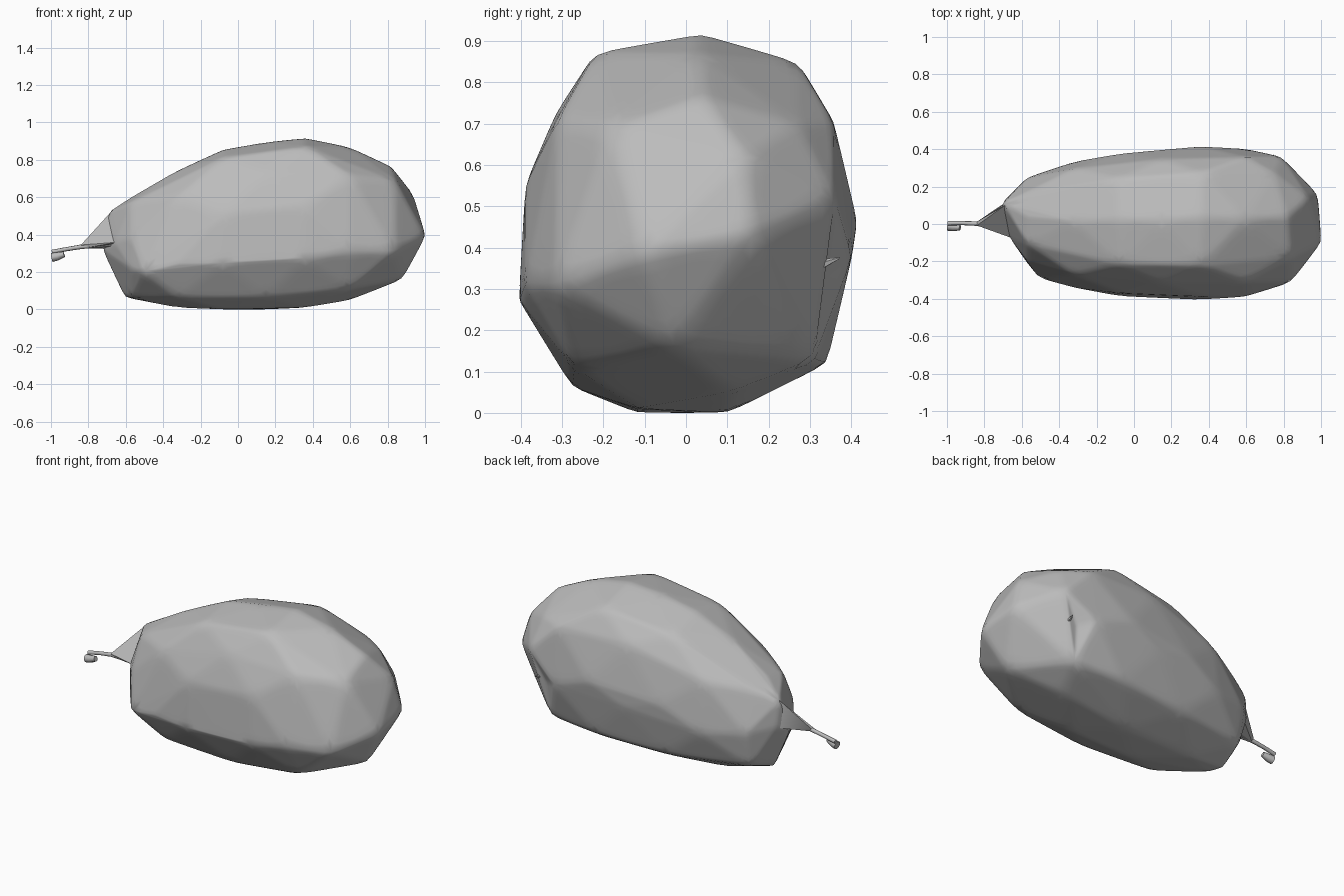
import bpy, bmesh
from mathutils import Vector

cube = bpy.data.objects.get("Cube")
if cube:
    bpy.data.objects.remove(cube, do_unlink=True)

grey = bpy.data.materials.new("matte_grey")
grey.use_nodes = True
colour = (0.5, 0.5, 0.5, 1)
grey.diffuse_color = colour
grey.node_tree.nodes["Principled BSDF"].inputs["Base Color"].default_value = colour


def finish(name, bm):
    """Turn a bmesh into a smooth shaded object."""
    bmesh.ops.recalc_face_normals(bm, faces=bm.faces)
    mesh = bpy.data.meshes.new(name)
    bm.to_mesh(mesh)
    bm.free()
    mesh.materials.append(grey)
    mesh.shade_smooth()
    obj = bpy.data.objects.new(name, mesh)
    bpy.context.collection.objects.link(obj)
    return obj


def hull(bm, points):
    verts = [bm.verts.new(p) for p in points]
    result = bmesh.ops.convex_hull(bm, input=verts)
    spare = {v for v in result["geom_interior"] if isinstance(v, bmesh.types.BMVert)}
    bmesh.ops.delete(bm, geom=list(spare), context="VERTS")


def soften(obj, levels, rounds):
    """Round the facet edges slightly."""
    sub = obj.modifiers.new("subdivide", "SUBSURF")
    sub.subdivision_type = "SIMPLE"
    sub.levels = sub.render_levels = levels
    smooth = obj.modifiers.new("soften", "SMOOTH")
    smooth.factor, smooth.iterations = 0.5, rounds


# Fruit body: two staggered cross-sections alternate along the length
section_a = [(-1, -.36), (-.8, .62), (.05, 1), (.87, .6), (.98, -.2), (.25, -1), (-.7, -.86)]
section_b = [(-.96, .2), (-.55, .9), (.08, 1), (.65, .85), (1, 0), (.82, -.76), (-.3, -1), (-1, -.42)]
# Stations: x, front y, back y, bottom z, top z
stations = [
    (-.57, -.21, .25, .06, .6),
    (-.32, -.34, .34, .01, .745),
    (-.08, -.385, .375, 0, .855),
    (.15, -.395, .4, 0, .895),
    (.36, -.405, .415, .01, .917),
    (.6, -.39, .41, .05, .868),
]
points = []
for i, (x, y0, y1, z0, z1) in enumerate(stations):
    for u, v in (section_a if i % 2 else section_b):
        points.append((x, (y0 + y1) / 2 + u * (y1 - y0) / 2,
                       (z0 + z1) / 2 + v * (z1 - z0) / 2))
# Corners of the blunt end
points += [(1.005, -.1, .39), (.985, .16, .43), (.935, .14, .62), (.82, .04, .765),
           (.84, -.18, .69), (.88, -.03, .16), (.84, -.315, .31), (.79, .36, .52),
           (.75, .27, .7), (.68, .31, .13)]
# Corners of the stalk end
points += [(-.7, .11, .515), (-.66, -.08, .36), (-.725, .05, .32), (-.69, .13, .36),
           (-.605, .03, .065), (-.505, -.29, .2)]
bm = bmesh.new()
hull(bm, points)
# Shallow dent on the back of the blunt end
pit = Vector((.74, .36, .36))
face = min(bm.faces, key=lambda f: (f.calc_center_median() - pit).length)
bmesh.ops.poke(bm, faces=[face], offset=-.02)
soften(finish("fruit_body", bm), 3, 3)

# Neck: flat tapering web that joins the body to the stalk
bm = bmesh.new()
hull(bm, [(-.69, .1, .51), (-.64, -.08, .36), (-.68, .12, .35), (-.715, .04, .325),
          (-.84, .012, .345), (-.84, -.008, .345), (-.84, 0, .325)])
finish("neck", bm).data.set_sharp_from_angle(angle=.6)


def tube(name, path, sides=8):
    """Tapered tube through (centre, radius) pairs."""
    bm = bmesh.new()
    rings = []
    for i, (centre, radius) in enumerate(path):
        ahead = Vector(path[min(i + 1, len(path) - 1)][0])
        behind = Vector(path[max(i - 1, 0)][0])
        turn = (ahead - behind).to_track_quat("Z", "Y").to_matrix().to_4x4()
        turn.translation = Vector(centre)
        rings.append(bmesh.ops.create_circle(bm, segments=sides, radius=radius, matrix=turn)["verts"])
    for a, b in zip(rings, rings[1:]):
        for k in range(sides):
            n = (k + 1) % sides
            bm.faces.new((a[k], a[n], b[n], b[k]))
    bm.faces.new(rings[0])
    bm.faces.new(rings[-1])
    obj = finish(name, bm)
    obj.data.set_sharp_from_angle(angle=1)
    return obj


# Stalk and its cut tip
tube("stalk", [((-.66, -.03, .352), .014), ((-.84, .002, .335), .012),
               ((-.92, .005, .322), .011), ((-.995, .004, .307), .012)])
tube("stalk_tip", [((-.995, -.012, .278), .024), ((-.965, -.016, .284), .022),
                   ((-.93, -.02, .295), .015)])

# Small thorn in the dent
tube("thorn", [((.74, .33, .36), .012), ((.745, .372, .375), .002)], 5)
